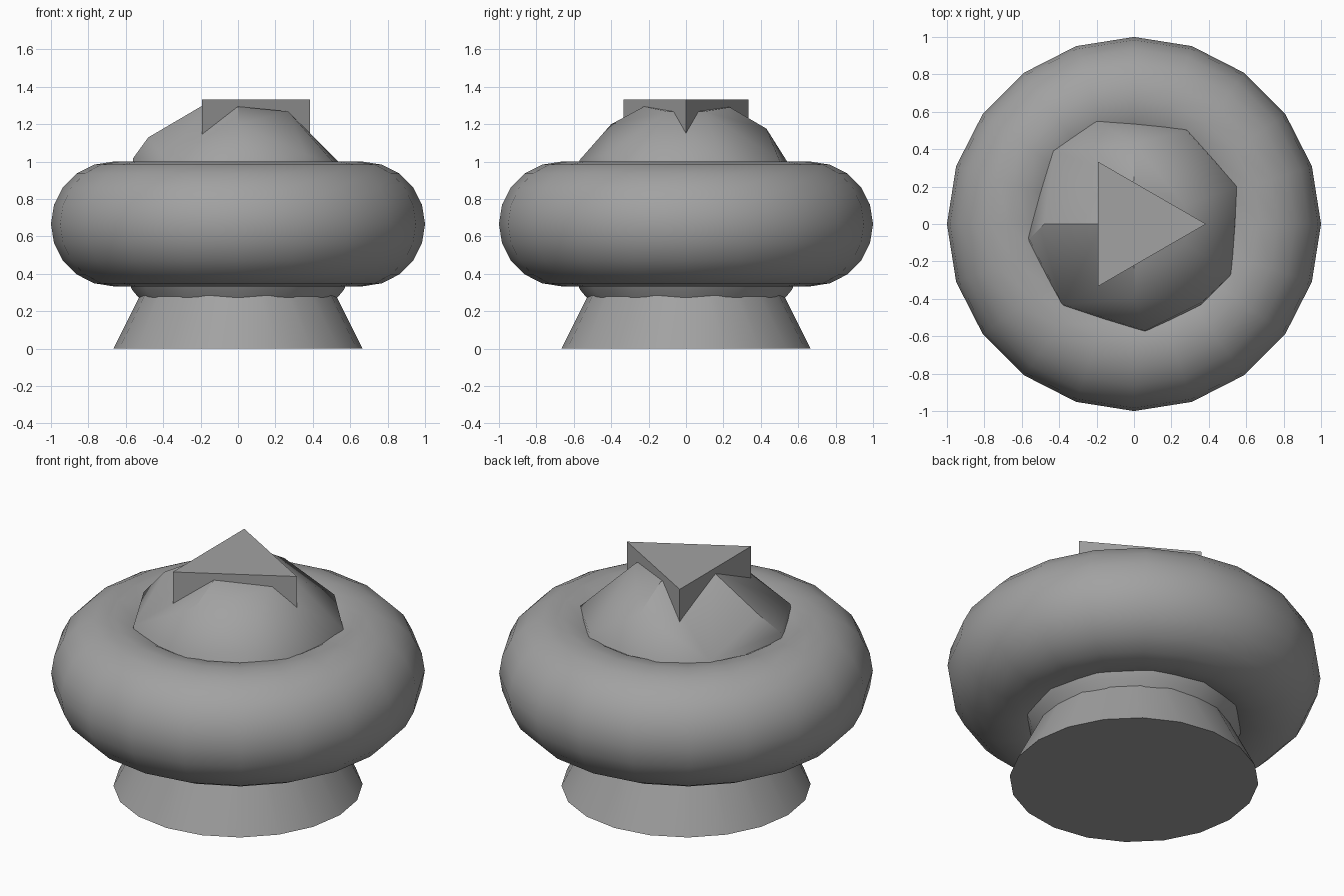
import bpy, bmesh, math
from mathutils import Vector

cube = bpy.data.objects.get("Cube")
if cube:
    bpy.data.objects.remove(cube, do_unlink=True)

UNIT = 2 / 3      # radius shared by the base, dome and ring path
MID = UNIT        # height of the ring and dome centre
SIDES = 20

grey = bpy.data.materials.new("plain grey")
grey.use_nodes = True
grey.diffuse_color = (0.36, 0.36, 0.36, 1)
grey.node_tree.nodes["Principled BSDF"].inputs["Base Color"].default_value = grey.diffuse_color


def finish(obj, name, smooth=True):
    obj.name = name
    obj.data.materials.clear()
    obj.data.materials.append(grey)
    bpy.ops.object.select_all(action="DESELECT")
    obj.select_set(True)
    bpy.context.view_layer.objects.active = obj
    if smooth:
        bpy.ops.object.shade_smooth_by_angle(angle=math.radians(35))


# Fat ring
bpy.ops.mesh.primitive_torus_add(major_segments=SIDES, minor_segments=SIDES,
                                 major_radius=UNIT, minor_radius=UNIT / 2,
                                 location=(0, 0, MID))
finish(bpy.context.object, "ring")

# Conical foot, its tip hidden inside the dome
bpy.ops.mesh.primitive_cone_add(vertices=SIDES, radius1=UNIT, radius2=UNIT / 2,
                                depth=UNIT, location=(0, 0, UNIT / 2))
finish(bpy.context.object, "cone_foot")

# Triangular block on top, one corner towards +x
bpy.ops.mesh.primitive_cylinder_add(vertices=3, radius=0.385, depth=0.5,
                                    location=(0, 0, 2 * UNIT - 0.25))
block = bpy.context.object
block.rotation_euler.z = -math.pi / 2
finish(block, "triangular_block", smooth=False)

# Irregular faceted dome: points on a sphere wrapped in a convex hull
rim = [(-.2, .55), (.28, .5), (.55, .2), (.52, -.27), (.36, -.42),
       (.06, -.57), (-.38, -.43), (-.56, -.08), (-.43, .39)]
crown = [(0, -.4), (0, .43), (0, .235), (0, -.225), (-.48, 0),
         (.27, .1), (.27, -.1), (-.17, 0)]
points = [(x, y, math.sqrt(UNIT ** 2 - x * x - y * y)) for x, y in rim + crown]
for count, radius in ((12, 0.64), (12, 0.565), (8, 0.44)):
    for i in range(count):
        a = math.tau * i / count
        points.append((radius * math.cos(a), radius * math.sin(a),
                       -math.sqrt(UNIT ** 2 - radius ** 2)))
bm = bmesh.new()
for p in points:
    bm.verts.new(Vector(p))
bmesh.ops.convex_hull(bm, input=bm.verts[:])
bmesh.ops.recalc_face_normals(bm, faces=bm.faces[:])
mesh = bpy.data.meshes.new("dome")
bm.to_mesh(mesh)
bm.free()
dome = bpy.data.objects.new("dome", mesh)
dome.location.z = MID
bpy.context.collection.objects.link(dome)
finish(dome, "dome")
